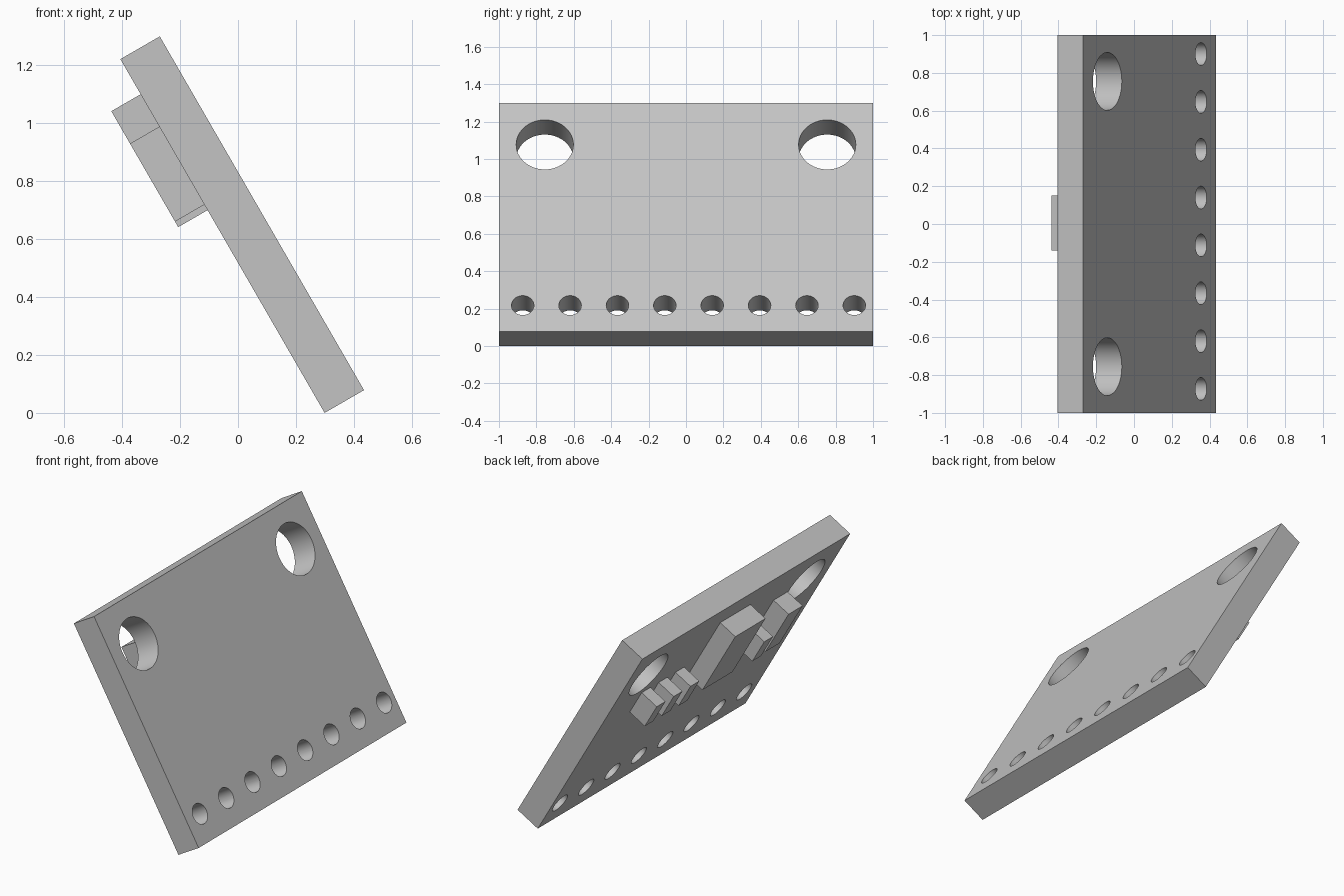
import bpy
from math import radians
from mathutils import Matrix

if "Cube" in bpy.data.objects:
    bpy.data.objects.remove(bpy.data.objects["Cube"])

LENGTH, THICK, HEIGHT = 1.41, 0.157, 0.117
# Board frame: x = through the board, y = across, z = up the slope
TILT = Matrix.Translation((0.299, 0, 0)) @ Matrix.Rotation(radians(-30), 4, "Y")

grey = bpy.data.materials.new("light grey")
grey.use_nodes = True
grey.diffuse_color = (0.55, 0.55, 0.55, 1)
grey.node_tree.nodes["Principled BSDF"].inputs["Base Color"].default_value = (0.55, 0.55, 0.55, 1)


def block(name, x, y, z):
    """Box between the given (low, high) limits in the board frame."""
    bpy.ops.mesh.primitive_cube_add(size=1)
    ob = bpy.context.object
    ob.name = name
    centre = [sum(r) / 2 for r in (x, y, z)]
    size = [r[1] - r[0] for r in (x, y, z)]
    ob.data.transform(Matrix.Translation(centre) @ Matrix.Diagonal((*size, 1)))
    ob.data.materials.append(grey)
    return ob


def drill(board, y, z, radius):
    """Cut a round hole through the board."""
    bpy.ops.mesh.primitive_cylinder_add(vertices=48, radius=radius, depth=1,
                                        location=(0, y, z), rotation=(0, radians(90), 0))
    cutter = bpy.context.object
    cutter.hide_render = True
    mod = board.modifiers.new("hole", "BOOLEAN")
    mod.operation, mod.solver, mod.object = "DIFFERENCE", "EXACT", cutter
    bpy.context.view_layer.objects.active = board
    bpy.ops.object.modifier_apply(modifier=mod.name)
    bpy.data.objects.remove(cutter)


# Board with two mounting holes and a row of pin holes
board = block("board", (0, THICK), (-1, 1), (0, LENGTH))
for side in (-1, 1):
    drill(board, side * 0.755, 1.152, 0.153)
for i in range(8):
    drill(board, 0.9 - i * 0.2533, 0.16, 0.06)
bpy.ops.object.select_all(action="DESELECT")
board.select_set(True)
bpy.ops.object.shade_smooth_by_angle(angle=radians(30))

# Components on the underside
depth = (-HEIGHT, 0)
parts = [board,
         block("chip", depth, (-0.14, 0.15), (0.826, 1.27)),
         block("large_component", depth, (-0.59, -0.455), (0.83, 1.141))]
for i, y in enumerate((0.65, 0.487, 0.325, -0.385)):
    parts.append(block(f"small_component_{i + 1}", depth, (y - 0.042, y + 0.042), (0.808, 0.97)))

for ob in parts:
    ob.matrix_world = TILT
